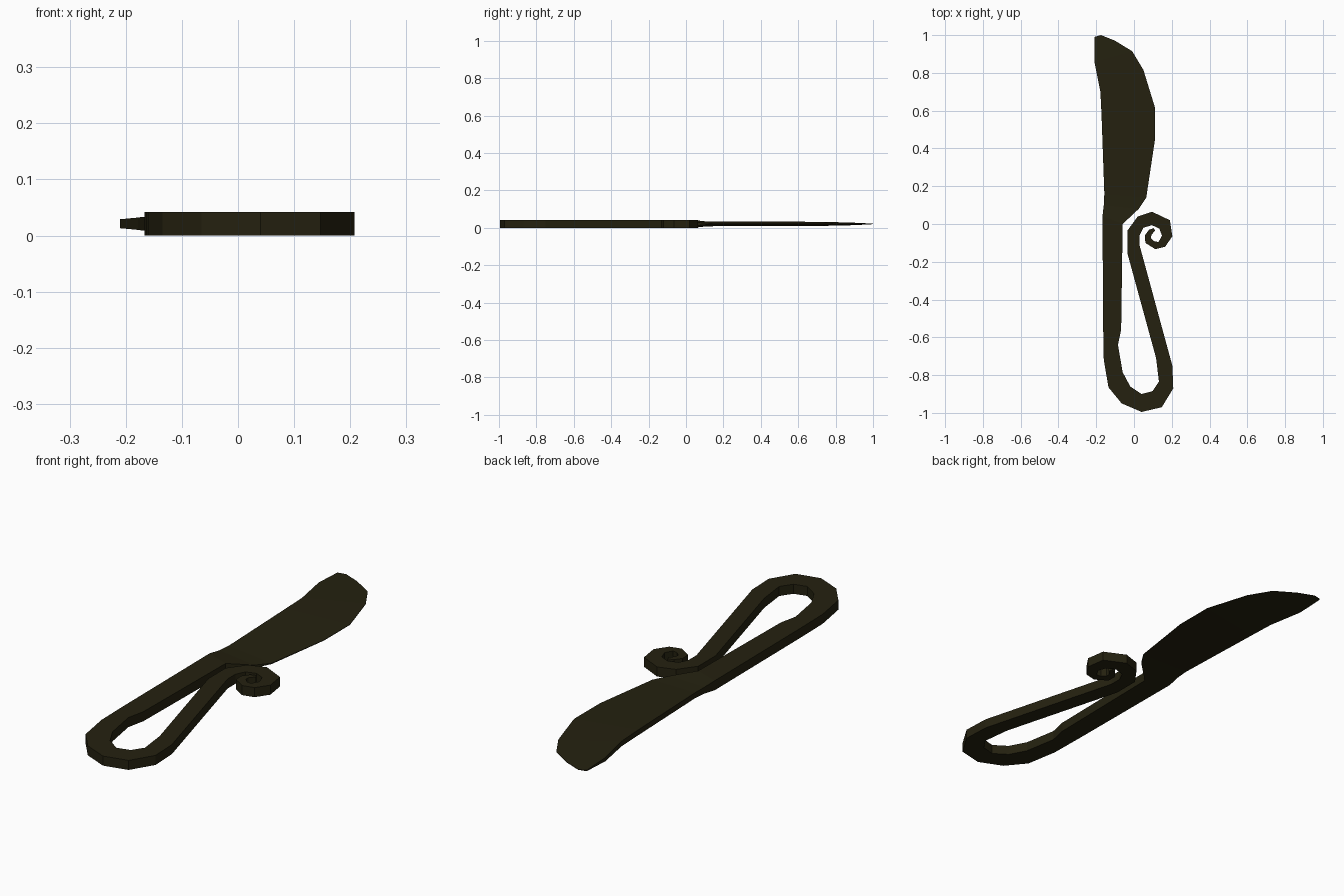
import bpy
import bmesh

MID = 0.021   # mid height of the flat forging
H = 0.021     # half thickness of the handle bar

mat = bpy.data.materials.new("dark iron")
mat.diffuse_color = (0.018, 0.0155, 0.005, 1)


def strip(name, stations):
    """Bar through cross-sections: left xy, right xy, half thickness left, right."""
    bm = bmesh.new()
    rings = []
    for (lx, ly), (rx, ry), hl, hr in stations:
        pts = [(lx, ly, MID + hl), (rx, ry, MID + hr),
               (rx, ry, MID - hr), (lx, ly, MID - hl)]
        rings.append([bm.verts.new(p) for p in pts])
    for a, b in zip(rings, rings[1:]):
        for i in range(4):
            j = (i + 1) % 4
            bm.faces.new((a[i], a[j], b[j], b[i]))
    bm.faces.new(rings[0][::-1])
    bm.faces.new(rings[-1])
    bmesh.ops.recalc_face_normals(bm, faces=bm.faces[:])
    me = bpy.data.meshes.new(name)
    bm.to_mesh(me)
    bm.free()
    me.materials.append(mat)
    ob = bpy.data.objects.new(name, me)
    bpy.context.collection.objects.link(ob)
    return ob


# blade: thick spine on the left, thin cutting edge on the right
strip("blade", [
    ((-.21, .99), (-.175, 1.0), .002, .001),
    ((-.21, .93), (-.10, .97), .005, .001),
    ((-.21, .86), (-.01, .915), .008, .001),
    ((-.178, .70), (.05, .815), .011, .001),
    ((-.172, .58), (.11, .62), .012, .001),
    ((-.167, .44), (.11, .44), .012, .001),
    ((-.157, .16), (.065, .14), .012, .002),
    ((-.16, .10), (.025, .08), .014, .006),
    ((-.167, .04), (-.06, 0), H, H),
])

# handle: straight grip, teardrop loop and return bar
outer = [(-.167, .04), (-.163, -.56), (-.16, -.72), (-.135, -.865), (-.065, -.95),
         (.04, -.995), (.147, -.97), (.208, -.87), (.203, -.75), (.03, -.115)]
inner = [(-.06, 0), (-.068, -.56), (-.085, -.64), (-.06, -.785), (-.02, -.86),
         (.04, -.90), (.098, -.885), (.132, -.835), (.117, -.71), (-.035, -.155)]
strip("handle_loop", [(a, b, H, H) for a, b in zip(outer, inner)])

# scroll: the bar end curls clockwise into a tapering spiral
outside = [(-.035, -.155), (-.035, -.035), (.02, .04), (.095, .065), (.19, .02),
           (.203, -.065), (.165, -.12), (.113, -.133), (.06, -.10), (.058, -.06),
           (.08, -.03), (.105, -.022)]
inside = [(.03, -.115), (.03, -.06), (.05, -.02), (.095, -.006), (.135, -.025),
          (.148, -.062), (.13, -.095), (.108, -.092), (.09, -.075), (.092, -.058),
          (.103, -.045), (.112, -.036)]
strip("scroll", [(a, b, H, H) for a, b in zip(outside, inside)])
